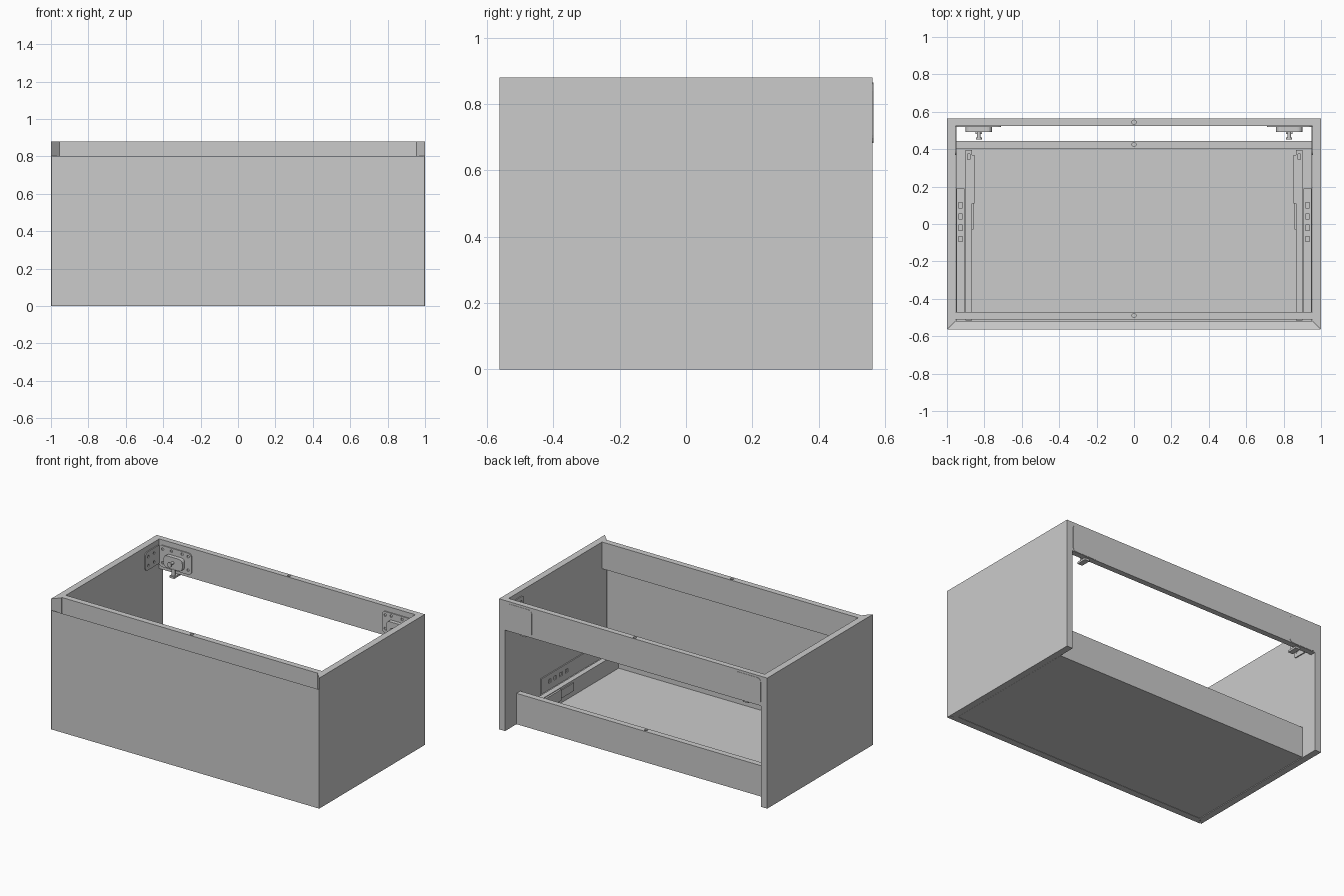
import bpy, bmesh, math
from mathutils import Matrix, Vector

if "Cube" in bpy.data.objects:
    bpy.data.objects.remove(bpy.data.objects["Cube"])

AXES = {'x': Matrix(((0, 0, 1), (1, 0, 0), (0, 1, 0))),   # profile (y,z) along x
        'y': Matrix(((1, 0, 0), (0, 0, 1), (0, 1, 0))),   # profile (x,z) along y
        'z': Matrix.Identity(3)}                          # profile (x,y) along z


def prism(name, pts, axis, a, b, mirror=False):
    """Extrude a 2D profile along an axis from a to b."""
    bm = bmesh.new()
    m = AXES[axis]
    face = bm.faces.new([bm.verts.new(m @ Vector((p[0], p[1], a))) for p in pts])
    ext = bmesh.ops.extrude_face_region(bm, geom=[face])['geom']
    bmesh.ops.translate(bm, vec=m @ Vector((0, 0, b - a)),
                        verts=[v for v in ext if isinstance(v, bmesh.types.BMVert)])
    bmesh.ops.recalc_face_normals(bm, faces=bm.faces)
    me = bpy.data.meshes.new(name)
    bm.to_mesh(me)
    bm.free()
    ob = bpy.data.objects.new(name, me)
    bpy.context.collection.objects.link(ob)
    if mirror:
        add_mirror(ob)
    return ob


def add_mirror(ob):
    mod = ob.modifiers.new("mirror", 'MIRROR')
    mod.use_bisect_axis[0] = False
    mod.use_mirror_merge = False


def box(name, x, y, z, mirror=False):
    return prism(name, [(x[0], y[0]), (x[1], y[0]), (x[1], y[1]), (x[0], y[1])],
                 'z', z[0], z[1], mirror)


def circle(u, v, r, n=16):
    return [(u + r * math.cos(2 * math.pi * i / n), v + r * math.sin(2 * math.pi * i / n))
            for i in range(n)]


def rounded(u, v, r, n=5):
    """Rounded rectangle profile."""
    pts = []
    for k, (cu, cv) in enumerate([(u[1] - r, v[1] - r), (u[0] + r, v[1] - r),
                                  (u[0] + r, v[0] + r), (u[1] - r, v[0] + r)]):
        for i in range(n):
            t = math.pi / 2 * (k + i / (n - 1))
            pts.append((cu + r * math.cos(t), cv + r * math.sin(t)))
    return pts


def cut(ob, cutters):
    """Subtract cutter prisms, before any mirroring."""
    for c in cutters:
        c.hide_render = True
        c.hide_set(True)
        mod = ob.modifiers.new("cut", 'BOOLEAN')
        mod.operation = 'DIFFERENCE'
        mod.object = c
        mod.solver = 'EXACT'


def dowel(ob, y, z):
    cut(ob, [prism("dowel_cutter", circle(0, y, 0.011), 'z', z - 0.03, z + 0.05)])


H, HY, T, IN = 0.88, 0.563, 0.045, 0.955

# Side panels, mitred at the front edge
prism("side_panel", [(1, -HY), (1, HY), (IN, HY), (IN, -HY + T)], 'z', 0, H, True)

# Top rails of the carcass
rear = box("rear_rail", (-IN, IN), (0.525, HY), (0.68, H))
dowel(rear, 0.544, H)
front_rail = box("front_rail", (-IN, IN), (-0.51, -0.47), (0.70, H))
dowel(front_rail, -0.49, H)

# Drawer front: bevelled finger grip on top, mitred ends
front = prism("drawer_front", [(-HY, 0), (-HY, 0.803), (-HY + T, 0.758), (-HY + T, 0)],
              'x', -0.998, 0.998)
for v in front.data.vertices:
    if v.co.y > -HY + 0.01:
        v.co.x = math.copysign(IN - 0.002, v.co.x)

# Drawer floor and back
box("drawer_floor", (-0.952, 0.952), (-HY + T, 0.405), (0.002, 0.035))
back = box("drawer_back", (-0.952, 0.952), (0.405, 0.445), (0.002, 0.21))
dowel(back, 0.425, 0.21)

# Drawer runner channels with a locating hole near the rear
runner = prism("drawer_runner", [(0.865, 0.035), (0.865, 0.14), (0.90, 0.14), (0.90, 0.035),
                                 (0.893, 0.035), (0.893, 0.133), (0.872, 0.133), (0.872, 0.035)],
               'y', -0.515, 0.395)
cut(runner, [box("runner_cutter", (0.876, 0.889), (0.345, 0.375), (0.12, 0.16))])
add_mirror(runner)

# Latches on the inner side of the runners
box("runner_latch", (0.853, 0.865), (0.11, 0.37), (0.06, 0.135), True)
box("runner_latch_tip", (0.858, 0.865), (-0.03, 0.11), (0.07, 0.125), True)

# Fixed slides: L section on the side panels, pierced on both flanges
slide = prism("cabinet_slide", [(0.953, 0.10), (0.953, 0.21), (0.946, 0.21), (0.946, 0.107),
                                (0.905, 0.107), (0.905, 0.10)], 'y', -0.47, 0.19)
holes = []
for y in (0.10, 0.04, -0.02, -0.08):
    hy = (y - 0.014, y + 0.014)
    holes.append(box("slide_cutter", (0.917, 0.937), hy, (0.09, 0.12)))
    holes.append(box("slide_cutter", (0.94, 0.954), hy, (0.15, 0.175)))
cut(slide, holes)
add_mirror(slide)

# Wall hanger corner brackets, drilled
plate = prism("hanger_rail_plate", rounded((0.71, 0.952), (0.70, 0.845), 0.025), 'y', 0.518, 0.525)
cut(plate, [prism("plate_cutter", circle(x, z, 0.009, 12), 'y', 0.51, 0.53)
            for x, z in [(0.735, 0.82), (0.78, 0.825), (0.86, 0.825), (0.925, 0.82),
                         (0.735, 0.73), (0.925, 0.73)]])
add_mirror(plate)
wing = prism("hanger_side_plate", rounded((0.37, 0.523), (0.72, 0.845), 0.02), 'x', 0.948, IN)
cut(wing, [prism("wing_cutter", circle(y, z, 0.009, 12), 'x', 0.94, 0.953)
           for y in (0.40, 0.46) for z in (0.75, 0.81)])
add_mirror(wing)

# Hanger housings, adjusting screws and hooks
prism("hanger_housing", rounded((0.76, 0.90), (0.72, 0.80), 0.025), 'y', 0.492, 0.52, True)
prism("depth_screw", circle(0.83, 0.765, 0.009), 'y', 0.452, 0.495, True)
prism("depth_screw_head", circle(0.83, 0.765, 0.016), 'y', 0.452, 0.462, True)
prism("height_screw", circle(0.83, 0.50, 0.012), 'z', 0.675, 0.722, True)
box("hanger_foot", (0.812, 0.848), (0.48, 0.55), (0.665, 0.678), True)

# Cover plates on the back of the rear rail
prism("rear_cover_plate", rounded((0.755, 0.952), (0.682, 0.865), 0.025), 'y', HY - 0.003, HY + 0.002, True)
